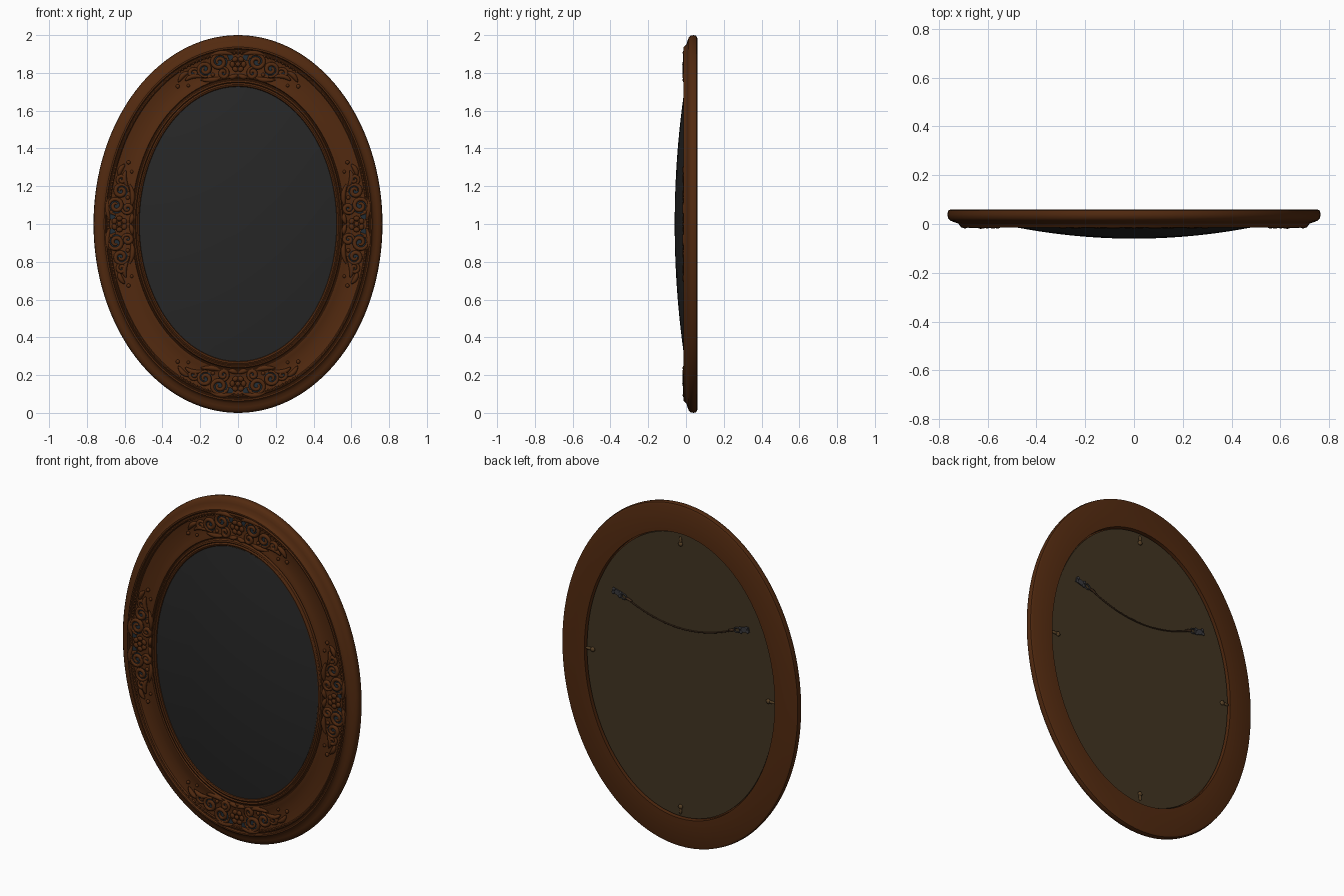
import bpy, bmesh
from math import sin, cos, pi, tau, radians, hypot
from mathutils import Matrix, Vector

if "Cube" in bpy.data.objects:
    bpy.data.objects.remove(bpy.data.objects["Cube"])


def material(name, r, g, b):
    m = bpy.data.materials.new(name)
    m.use_nodes = True
    m.diffuse_color = (r, g, b, 1)
    m.node_tree.nodes["Principled BSDF"].inputs["Base Color"].default_value = (r, g, b, 1)
    return m


WOOD = material("walnut wood", .085, .023, .005)
GLASS = material("dark glass", .02, .02, .02)
BOARD = material("backing board", .055, .036, .016)
PATINA = material("dark patina", .017, .027, .035)
STEEL = material("dark steel", .04, .04, .045)
BRASS = material("aged brass", .1, .055, .02)
WIRE = material("hanging wire", .05, .025, .012)


def finish(bm, name, mat, angle=35):
    bmesh.ops.recalc_face_normals(bm, faces=bm.faces)
    me = bpy.data.meshes.new(name)
    bm.to_mesh(me)
    bm.free()
    ob = bpy.data.objects.new(name, me)
    bpy.context.collection.objects.link(ob)
    me.materials.append(mat)
    bpy.ops.object.select_all(action="DESELECT")
    ob.select_set(True)
    bpy.context.view_layer.objects.active = ob
    bpy.ops.object.shade_smooth_by_angle(angle=radians(angle))
    return ob


def oval(bm, rx, rz, y, n=128):
    return [bm.verts.new((rx * cos(tau * i / n), y, 1 + rz * sin(tau * i / n))) for i in range(n)]


def bridge(bm, a, b):
    for i in range(len(a)):
        j = (i + 1) % len(a)
        bm.faces.new((a[i], a[j], b[j], b[i]))


# Frame moulding: (0 = outer rim, 1 = sight edge) and depth
profile = [(.06, .06), (.015, .055), (0, .04), (.012, .024), (.05, .014), (.11, .008), (.18, .002),
           (.21, -.006), (.23, -.014), (.26, -.014), (.275, -.005), (.29, -.004), (.31, -.010),
           (.33, -.010), (.35, -.003), (.45, .001), (.6, .002), (.74, -.003), (.8, -.009), (.82, -.009),
           (.835, .0), (.85, .0), (.87, -.011), (.9, -.014), (.92, -.008), (.95, -.013), (.98, -.010),
           (1, 0), (1, .03), (.61, .03), (.61, .06)]
bm = bmesh.new()
rings = [oval(bm, .765 - .245 * t, 1 - .275 * t, y) for t, y in profile]
for a, b in zip(rings, rings[1:] + rings[:1]):
    bridge(bm, a, b)
finish(bm, "oval_frame", WOOD)

# Convex glass
bm = bmesh.new()
steps = 12
rings = [oval(bm, .522 * k / steps, .727 * k / steps, -.06 + .054 * (k / steps) ** 2)
         for k in range(1, steps + 1)]
for a, b in zip(rings, rings[1:]):
    bridge(bm, a, b)
bm.faces.new(rings[0])
finish(bm, "convex_glass", GLASS)

# Backing board set into the rebate
bm = bmesh.new()
a, b = oval(bm, .608, .825, .032), oval(bm, .608, .825, .046)
bridge(bm, a, b)
bm.faces.new(a)
bm.faces.new(b)
finish(bm, "backing_board", BOARD)

# Carved ornament, laid out along the band
RX, RZ = .628, .846


def band(t0, s, d, y):
    t = t0 + s / hypot(RX * sin(t0), RZ * cos(t0))
    n = Vector((cos(t) / RX, 0, sin(t) / RZ)).normalized()
    return Vector((RX * cos(t), y, 1 + RZ * sin(t))) + n * d


def tubes(name, paths, depth, mat):
    cu = bpy.data.curves.new(name, "CURVE")
    cu.dimensions = "3D"
    cu.bevel_depth = depth
    cu.bevel_resolution = 2
    cu.use_fill_caps = True
    for path in paths:
        sp = cu.splines.new("POLY")
        sp.points.add(len(path) - 1)
        for p, (co, r) in zip(sp.points, path):
            p.co = (*co, 1)
            p.radius = r
        sp.use_smooth = True
    cu.materials.append(mat)
    ob = bpy.data.objects.new(name, cu)
    bpy.context.collection.objects.link(ob)


def blob(bm, co, size, turn=0):
    m = Matrix.Translation(co) @ Matrix.Rotation(turn, 4, "Y") @ Matrix.Diagonal((*size, 1))
    bmesh.ops.create_uvsphere(bm, u_segments=10, v_segments=6, radius=1, matrix=m)


def scroll(cs, cd, r, start, turns):
    n = 26
    return [(cs + r * (1 - .8 * i / n) * cos(start + turns * tau * i / n),
             cd + r * (1 - .8 * i / n) * sin(start + turns * tau * i / n),
             .55 + .45 * sin(pi * i / n)) for i in range(n + 1)]


def leaf(p, q, bend):
    n = 12
    out = []
    for i in range(n + 1):
        f = i / n
        out.append((p[0] + (q[0] - p[0]) * f, p[1] + (q[1] - p[1]) * f + bend * sin(pi * f),
                    .15 + sin(pi * f) ** .7))
    return out


strokes = [scroll(.095, .022, .046, pi, -1.6), scroll(.085, -.04, .03, pi / 2, 1.4),
           scroll(.175, .005, .04, -pi / 2, 1.5), scroll(.235, .012, .026, pi, -1.3),
           leaf((.02, .05), (.13, .065), .01), leaf((.1, -.06), (.22, -.035), -.012),
           leaf((.2, -.03), (.29, .0), .015), leaf((.25, .03), (.32, .015), .008),
           leaf((.0, -.055), (.06, -.065), -.006)]
for place, t0 in (("left", 0), ("top", pi / 2), ("right", pi), ("bottom", -pi / 2)):
    tubes("carved_scrolls_" + place,
          [[(band(t0, side * s, d, -.006), r) for s, d, r in path]
           for path in strokes for side in (1, -1)], .0115, WOOD)

    # Flower, end buds and beading
    bm = bmesh.new()
    for k in range(6):
        a = k * tau / 6
        blob(bm, band(t0, .03 * cos(a), .03 * sin(a), -.008), (.017, .009, .014), a + t0)
    blob(bm, band(t0, 0, 0, -.011), (.014, .009, .014))
    for side in (1, -1):
        for s, d, r in ((.335, .0, .011), (.29, -.03, .009), (.06, .045, .012), (.145, -.035, .011)):
            blob(bm, band(t0, side * s, d, -.004), (r, .009, r))
    for k in range(-16, 17):
        blob(bm, band(t0, k * .018, .058, -.008), (.006, .006, .006))
    finish(bm, "carved_flower_" + place, WOOD, 60)

    # Dark recesses between the scrolls
    bm = bmesh.new()
    for side in (1, -1):
        for s, d, r in ((.095, .022, .042), (.085, -.035, .026), (.175, .005, .036), (.045, .04, .02),
                        (.235, .01, .02)):
            bm.faces.new([bm.verts.new(band(t0, side * s + r * cos(a * tau / 20), d + r * sin(a * tau / 20),
                                            -.0075 - r * .01)) for a in range(20)])
    finish(bm, "dark_recesses_" + place, PATINA)

# Turn buttons holding the board
for place, a in (("left", 0), ("top", pi / 2), ("right", pi), ("bottom", -pi / 2)):
    bm = bmesh.new()
    c = Vector((.59 * cos(a), .051, 1 + .79 * sin(a)))
    inward = Vector((-cos(a), 0, -sin(a)))
    blob(bm, c, (.024, .006, .009), -a)
    blob(bm, c + inward * .022, (.014, .009, .014))
    finish(bm, "turn_button_" + place, BRASS, 60)

# Strap hangers, rings and sagging wire
for place, side in (("left", 1), ("right", -1)):
    turn = -side * radians(15)
    base = Matrix.Translation((side * .41, .049, 1.375)) @ Matrix.Rotation(turn, 4, "Y")
    bm = bmesh.new()
    bmesh.ops.create_cube(bm, size=1, matrix=base @ Matrix.Diagonal((.065, .006, .03, 1)))
    for dx in (-.022, .022):
        for dz in (-.012, .012):
            blob(bm, base @ Vector((dx, .004, dz)), (.009, .005, .009))
    finish(bm, "strap_hanger_" + place, STEEL)
    ring = [(base @ Vector((-side * .045 + .018 * cos(k * tau / 16), .003, .014 * sin(k * tau / 16))), 1)
            for k in range(17)]
    tubes("hanger_ring_" + place, [ring], .004, STEEL)
    twist = [(base @ Vector((-side * x, .003, 0)), r) for x, r in ((.06, 1), (.08, 1.3), (.10, .8))]
    tubes("wire_twist_" + place, [twist], .006, WIRE)

wire = [(Vector((.35 * u, .052, 1.275 + .085 * u * u)), 1) for u in [k / 12 - 1 for k in range(25)]]
tubes("hanging_wire", [wire], .004, WIRE)
